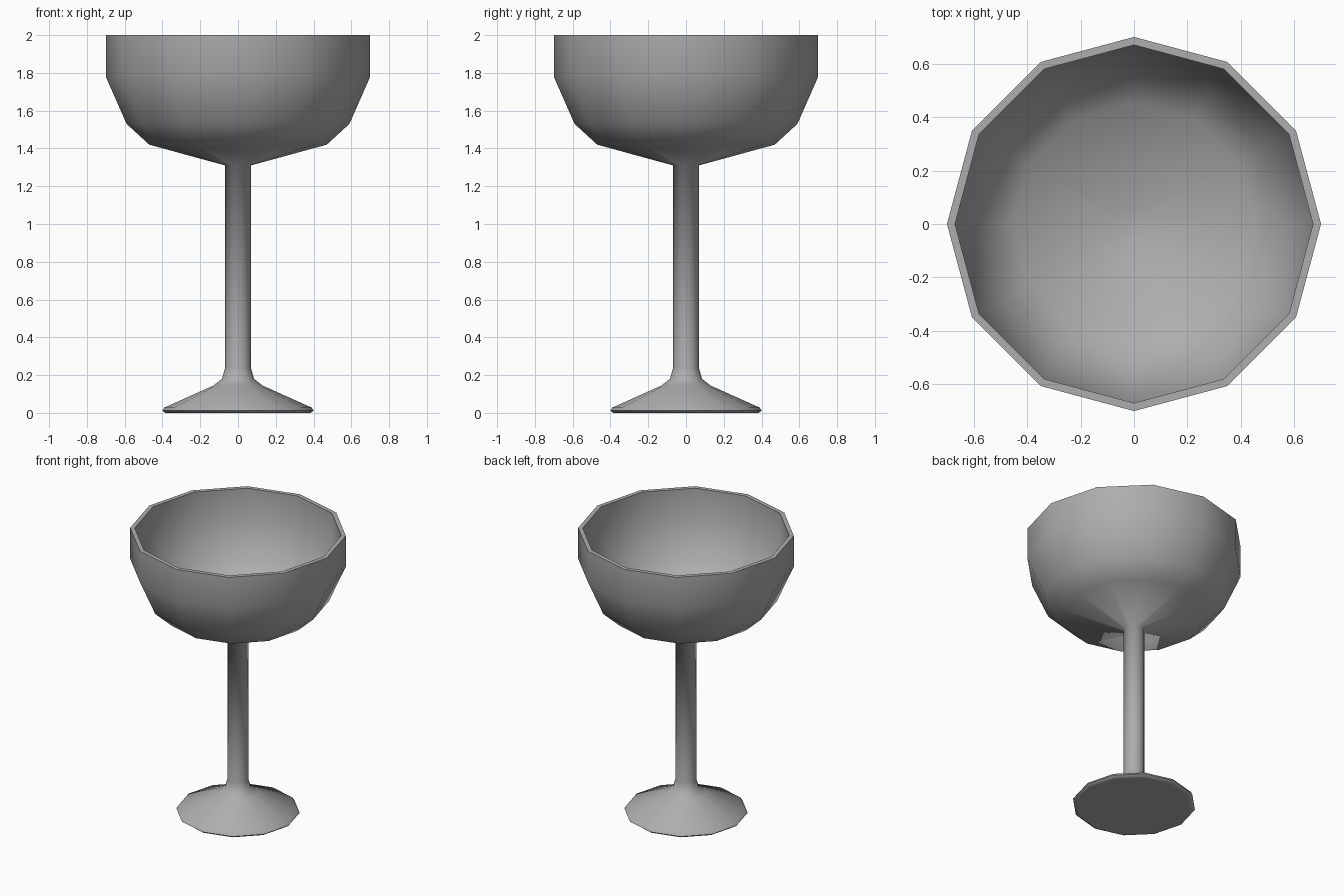
import bpy, bmesh, math

if "Cube" in bpy.data.objects:
    bpy.data.objects.remove(bpy.data.objects["Cube"])

SIDES = 12


def lathe(name, profile):
    """Revolve an (r, z) profile around z; points with r = 0 become poles."""
    bm = bmesh.new()
    rings = []
    for r, z in profile:
        if r == 0:
            rings.append([bm.verts.new((0, 0, z))] * SIDES)
        else:
            rings.append([bm.verts.new((r * math.cos(2 * math.pi * i / SIDES),
                                        r * math.sin(2 * math.pi * i / SIDES), z))
                          for i in range(SIDES)])
    for a, b in zip(rings, rings[1:]):
        for i in range(SIDES):
            j = (i + 1) % SIDES
            quad = [a[i], a[j], b[j], b[i]]
            bm.faces.new(list(dict.fromkeys(quad)))
    bmesh.ops.recalc_face_normals(bm, faces=bm.faces)
    mesh = bpy.data.meshes.new(name)
    bm.to_mesh(mesh)
    bm.free()
    obj = bpy.data.objects.new(name, mesh)
    bpy.context.collection.objects.link(obj)
    bpy.context.view_layer.objects.active = obj
    obj.select_set(True)
    bpy.ops.object.shade_smooth_by_angle(angle=math.radians(80))
    return obj


# Foot, stem and bowl are one continuous turned surface
foot = [(0, 0), (0.37, 0), (0.385, 0), (0.40, 0.012), (0.39, 0.028), (0.13, 0.145), (0.085, 0.18)]
stem = [(0.068, 0.24), (0.068, 1.31)]
bowl_outside = [(0.47, 1.42), (0.59, 1.53), (0.70, 1.78), (0.70, 2.0)]
bowl_inside = [(0.67, 2.0), (0.67, 1.785), (0.565, 1.545), (0.455, 1.45), (0.06, 1.345), (0, 1.345)]

goblet = lathe("goblet", foot + stem + bowl_outside + bowl_inside)

# Dark grey finish
grey = bpy.data.materials.new("dark_grey")
grey.diffuse_color = (0.42, 0.42, 0.42, 1)
grey.use_nodes = True
grey.node_tree.nodes["Principled BSDF"].inputs["Base Color"].default_value = grey.diffuse_color
goblet.data.materials.append(grey)
